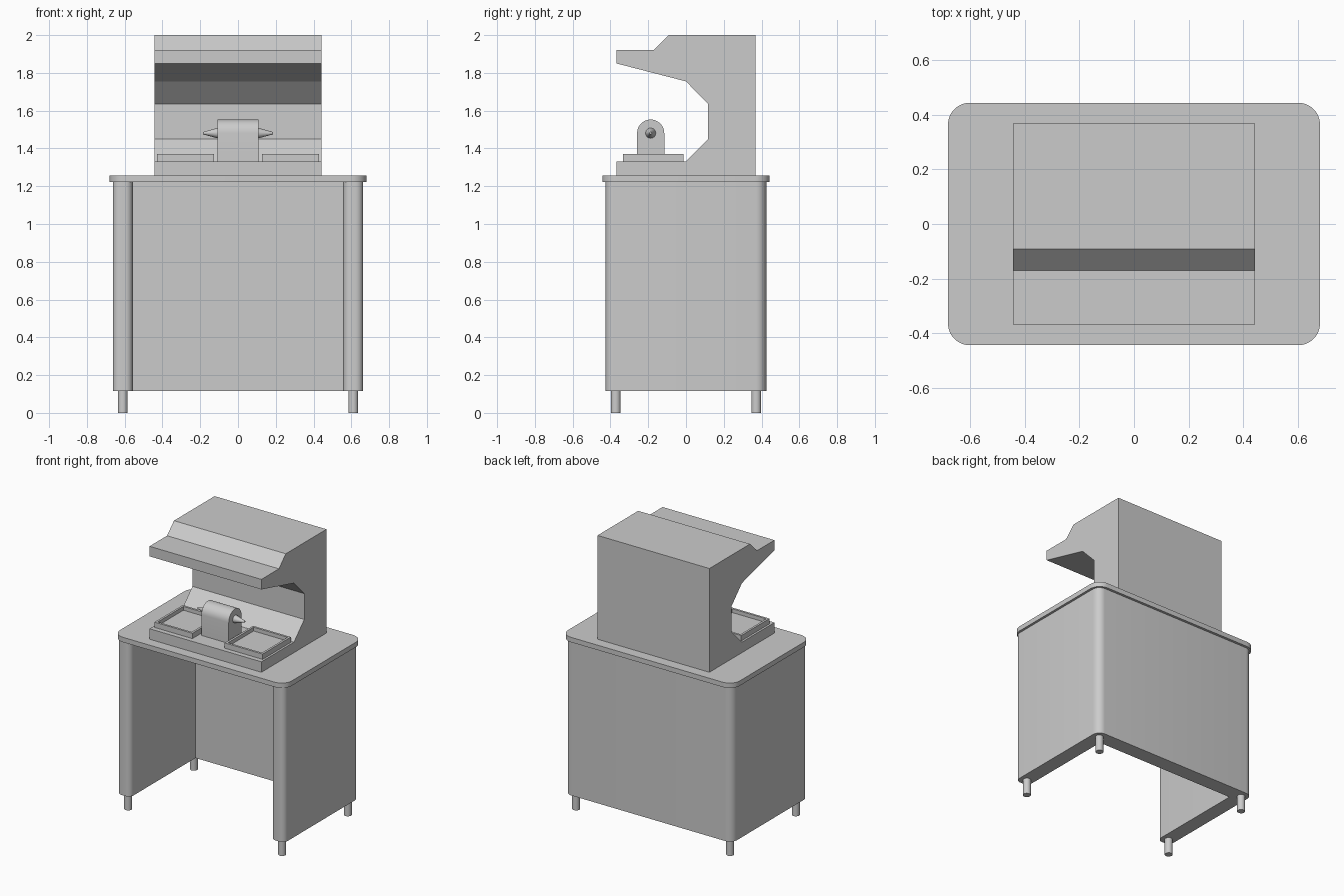
import bpy, bmesh, math
from mathutils import Vector, Matrix

if "Cube" in bpy.data.objects:
    bpy.data.objects.remove(bpy.data.objects["Cube"])


def finish(name, bm, smooth=True):
    bmesh.ops.recalc_face_normals(bm, faces=bm.faces)
    me = bpy.data.meshes.new(name)
    bm.to_mesh(me)
    bm.free()
    ob = bpy.data.objects.new(name, me)
    bpy.context.collection.objects.link(ob)
    if smooth:
        bpy.ops.object.select_all(action='DESELECT')
        ob.select_set(True)
        bpy.context.view_layer.objects.active = ob
        bpy.ops.object.shade_smooth_by_angle(angle=math.radians(30))
    return ob


def rounded(corners, n=8):
    """Outline from (x, y, radius) corners, each filleted by its radius (right angles)."""
    out = []
    for i, (x, y, r) in enumerate(corners):
        p = Vector((x, y))
        if r == 0:
            out.append(p)
            continue
        a = (Vector(corners[i - 1][:2]) - p).normalized() * r
        b = (Vector(corners[(i + 1) % len(corners)][:2]) - p).normalized() * r
        for k in range(n + 1):
            t = math.pi / 2 * k / n
            out.append(p + a + b - b * math.cos(t) - a * math.sin(t))
    return out


def prism(name, pts, lo, hi, axis='z', smooth=True):
    """Extrude an outline along z (points are x, y) or x (points are y, z)."""
    bm = bmesh.new()
    vs = [bm.verts.new((p[0], p[1], lo) if axis == 'z' else (lo, p[0], p[1])) for p in pts]
    face = bm.faces.new(vs)
    ext = bmesh.ops.extrude_face_region(bm, geom=[face])['geom']
    d = hi - lo
    bmesh.ops.translate(bm, verts=[v for v in ext if isinstance(v, bmesh.types.BMVert)],
                        vec=(0, 0, d) if axis == 'z' else (d, 0, 0))
    return finish(name, bm, smooth)


def cone(name, centre, r1, r2, depth, sides, rot=Matrix()):
    bm = bmesh.new()
    bmesh.ops.create_cone(bm, cap_ends=True, segments=sides, radius1=r1, radius2=r2,
                          depth=depth, matrix=Matrix.Translation(centre) @ rot)
    return finish(name, bm)


def tray(name, cx, cy, w, d, z0, z1, rim, floor):
    """Shallow open tray: box with an inset, sunken top."""
    bm = bmesh.new()
    bmesh.ops.create_cube(bm, size=1, matrix=Matrix.Translation((cx, cy, (z0 + z1) / 2))
                          @ Matrix.Diagonal((w, d, z1 - z0, 1)))
    top = max(bm.faces, key=lambda f: f.calc_center_median().z)
    bmesh.ops.inset_region(bm, faces=[top], thickness=rim)
    ext = bmesh.ops.extrude_face_region(bm, geom=[top])['geom']
    bmesh.ops.translate(bm, verts=[v for v in ext if isinstance(v, bmesh.types.BMVert)],
                        vec=(0, 0, floor - z1))
    if top.is_valid:
        bm.faces.remove(top)
    return finish(name, bm, False)


# Cabinet: U-shaped wall, open at the front
fr, br = 0.04, 0.055
prism('cabinet', rounded([
    (-0.663, -0.425, fr), (-0.557, -0.425, fr), (-0.557, 0.315, 0), (0.557, 0.315, 0),
    (0.557, -0.425, fr), (0.663, -0.425, fr), (0.663, 0.425, br), (-0.663, 0.425, br)]),
    0.115, 1.222)

# Tabletop with rounded corners
prism('tabletop', rounded([(sx * 0.68, sy * 0.443, 0.08) for sx, sy in
                           ((-1, -1), (1, -1), (1, 1), (-1, 1))]), 1.222, 1.257)

# Feet
for side, sx in (('left', -1), ('right', 1)):
    for end, sy in (('front', -1), ('back', 1)):
        cone(f'{end}_{side}_foot', (sx * 0.61, sy * 0.372, 0.06), 0.026, 0.026, 0.12, 20)

# Machine housing: C-shaped side profile with overhanging hood
prism('housing', [
    (-0.368, 1.257), (0.368, 1.257), (0.368, 2.0), (-0.092, 2.0), (-0.17, 1.922),
    (-0.368, 1.922), (-0.368, 1.85), (0, 1.755), (0.117, 1.635), (0.117, 1.45),
    (0, 1.332), (-0.368, 1.332)], -0.443, 0.443, 'x', False)

# Motor block with a round top
arc = [(-0.187 + 0.072 * math.cos(math.pi * k / 16), 1.481 + 0.072 * math.sin(math.pi * k / 16))
       for k in range(17)]
prism('motor_block', [(-0.259, 1.332)] + [(-0.115, 1.332)] + arc, -0.108, 0.108, 'x')

# Tapered spindles and trays on both sides
for side, sx in (('left', -1), ('right', 1)):
    cone(f'{side}_spindle', (sx * 0.146, -0.187, 1.481), 0.028, 0.006, 0.08, 16,
         Matrix.Rotation(sx * math.pi / 2, 4, 'Y'))
    tray(f'{side}_tray', sx * 0.278, -0.173, 0.30, 0.32, 1.332, 1.37, 0.022, 1.343)
